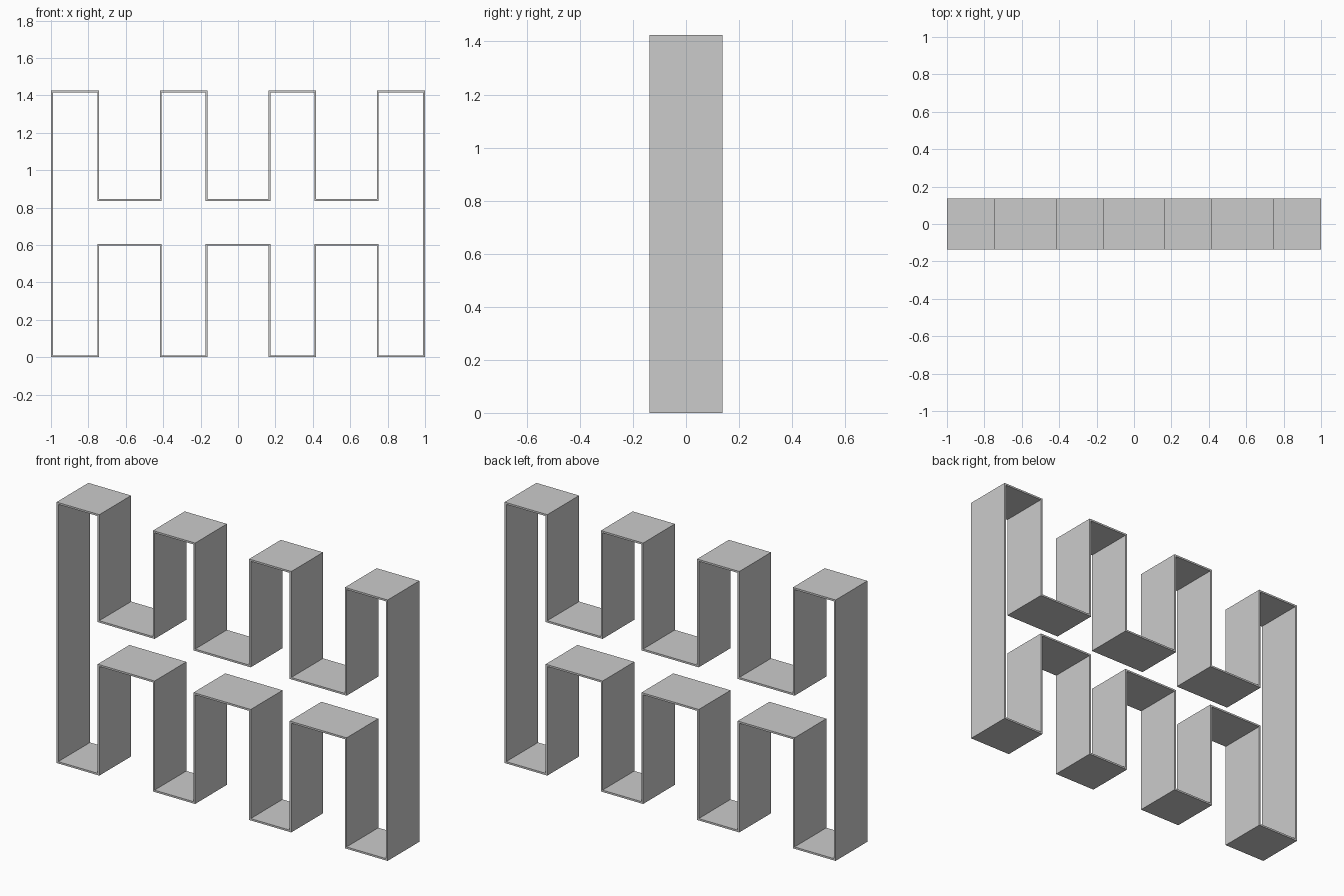
import bpy, bmesh

if "Cube" in bpy.data.objects:
    bpy.data.objects.remove(bpy.data.objects["Cube"])

WALL, HALF_DEPTH = 0.010, 0.137
HEIGHT, FLOOR, ROOF = 1.425, 0.846, 0.596   # top, upper notch floor, lower notch roof
NOTCHES = [(-0.742, -0.418), (-0.163, 0.163), (0.418, 0.742)]

# Outer outline, counter-clockwise seen from the front
outline = [(-1.0, 0.0)]
for a, b in NOTCHES:
    outline += [(a, 0.0), (a, ROOF), (b, ROOF), (b, 0.0)]
outline += [(1.0, 0.0), (1.0, HEIGHT)]
for a, b in reversed(NOTCHES):
    outline += [(b, HEIGHT), (b, FLOOR), (a, FLOOR), (a, HEIGHT)]
outline += [(-1.0, HEIGHT)]


def inset(points, t):
    """Offset a right-angled counter-clockwise outline inwards by t."""
    sign = lambda v: (v > 1e-6) - (v < -1e-6)
    result = []
    for i, (x, z) in enumerate(points):
        px, pz = points[i - 1]
        nx, nz = points[(i + 1) % len(points)]
        dx = -sign(z - pz) - sign(nz - z)
        dz = sign(x - px) + sign(nx - x)
        result.append((x + t * dx, z + t * dz))
    return result


# Thin folded band: outer wall, inner wall and the two rims
bm = bmesh.new()
ring = lambda pts, y: [bm.verts.new((x, y, z)) for x, z in pts]
inner = inset(outline, WALL)
loops = [ring(outline, -HALF_DEPTH), ring(outline, HALF_DEPTH),
         ring(inner, HALF_DEPTH), ring(inner, -HALF_DEPTH)]
n = len(outline)
for k in range(4):
    a, b = loops[k], loops[(k + 1) % 4]
    for i in range(n):
        j = (i + 1) % n
        bm.faces.new((a[i], a[j], b[j], b[i]))
bmesh.ops.recalc_face_normals(bm, faces=bm.faces)

mesh = bpy.data.meshes.new("folded_band")
bm.to_mesh(mesh)
bm.free()
grey = bpy.data.materials.new("light_grey")
grey.diffuse_color = (0.6, 0.6, 0.6, 1)
grey.use_nodes = True
grey.node_tree.nodes["Principled BSDF"].inputs["Base Color"].default_value = grey.diffuse_color
mesh.materials.append(grey)
band = bpy.data.objects.new("folded_band", mesh)
bpy.context.collection.objects.link(band)
